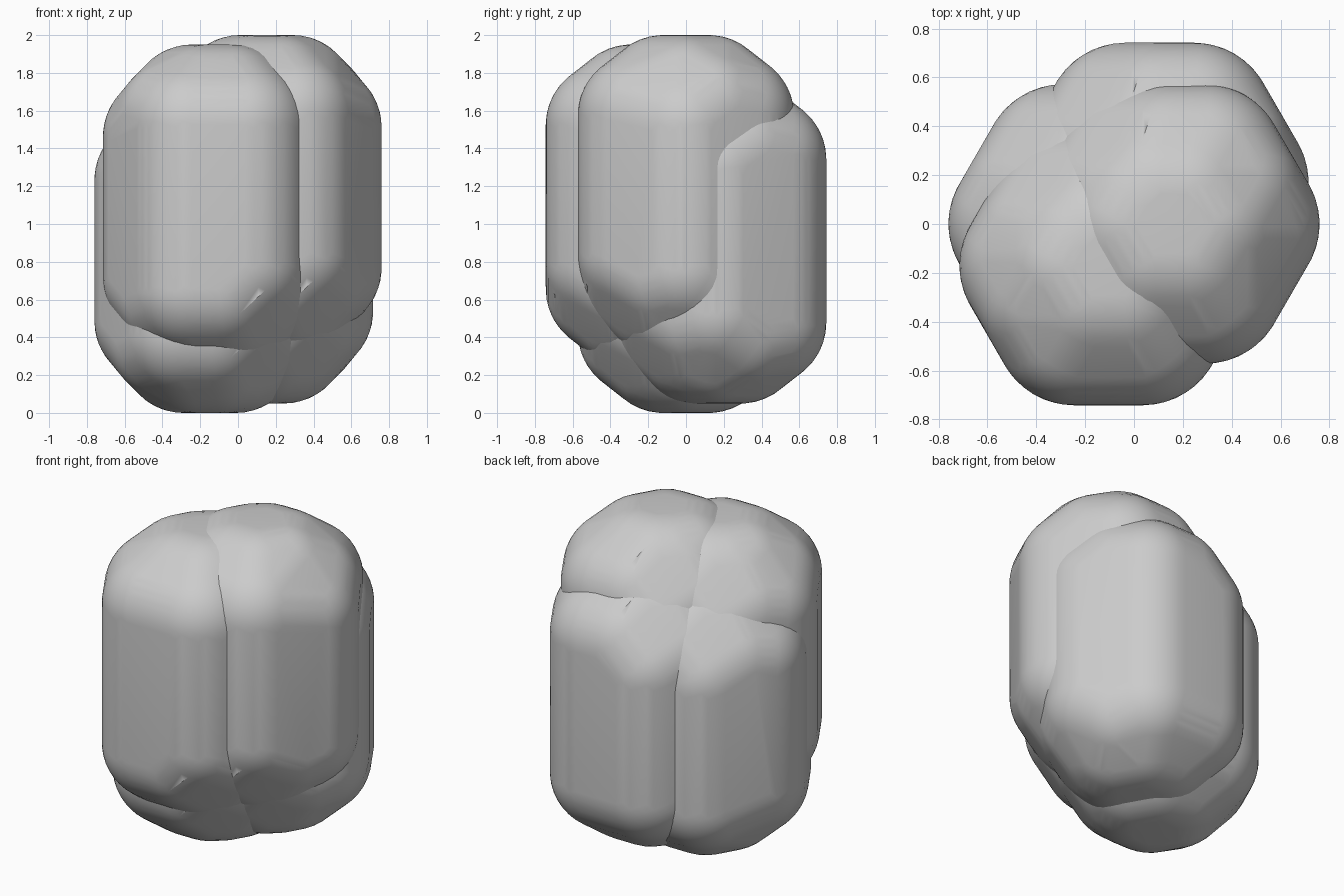
import bpy, bmesh, math, random
from mathutils import Vector

if "Cube" in bpy.data.objects:
    bpy.data.objects.remove(bpy.data.objects["Cube"])

random.seed(1)
R = 0.33  # edge rounding radius
UPPER_RIGHT = Vector((0.15, 0.0, 0.14))     # lobe offsets from the middle
UPPER_FRONT = Vector((-0.105, -0.17, 0.09))
# direction in which all four lobes share one flat face
SHARED = UPPER_RIGHT.cross(UPPER_FRONT).normalized()


def core_points():
    """Inner elongated hexagonal solid whose rounded skin is one lobe."""
    bm = bmesh.new()
    for sign in (1, -1):
        for k in range(6):
            a = math.radians(60 * k)
            c, s = math.cos(a), math.sin(a)
            side_z = 0.375 if k % 3 == 0 else 0.435
            bm.verts.new((0.28 * c, 0.28 * s, sign * side_z))
            bm.verts.new((0.14 * c, 0.14 * s, sign * 0.53))
        # fuller shoulders on the two outer corners
        for side in (1, -1):
            bm.verts.new((0.21 * side, 0.12 * side, sign * 0.46))
    bmesh.ops.convex_hull(bm, input=bm.verts)
    # slanted flats shared by the neighbouring lobes
    for n in (SHARED, -SHARED):
        bmesh.ops.bisect_plane(
            bm, geom=bm.verts[:] + bm.edges[:] + bm.faces[:],
            plane_co=n * 0.4, plane_no=n, clear_outer=True)
    bmesh.ops.remove_doubles(bm, verts=bm.verts, dist=0.01)
    pts = [v.co.copy() for v in bm.verts]
    bm.free()
    return pts


def make_lobe_mesh():
    ball = bmesh.new()
    bmesh.ops.create_icosphere(ball, subdivisions=4, radius=R)
    turn = Vector((0, 0, 1)).rotation_difference(SHARED)
    dirs = [turn @ v.co for v in ball.verts] + [Vector((0, 0, R)), Vector((0, 0, -R))]
    ball.free()
    bm = bmesh.new()
    for p in core_points():
        for d in dirs:
            # tiny jitter keeps the hull free of degenerate flats
            bm.verts.new((p + d) * (1 + random.uniform(-1, 1) * 0.0002))
    bmesh.ops.convex_hull(bm, input=bm.verts)
    loose = [v for v in bm.verts if not v.link_faces]
    bmesh.ops.delete(bm, geom=loose, context='VERTS')
    bmesh.ops.recalc_face_normals(bm, faces=bm.faces)
    for f in bm.faces:
        f.smooth = True
    mesh = bpy.data.meshes.new("rounded_lobe")
    bm.to_mesh(mesh)
    bm.free()
    return mesh


# four identical lobes, point-symmetric about the middle of the cluster
mesh = make_lobe_mesh()
lobes = {
    "upper_right_lobe": UPPER_RIGHT,
    "lower_left_lobe": -UPPER_RIGHT,
    "upper_front_lobe": UPPER_FRONT,
    "lower_back_lobe": -UPPER_FRONT,
}
for name, offset in lobes.items():
    ob = bpy.data.objects.new(name, mesh)
    ob.location = offset + Vector((0, 0, 1))
    bpy.context.collection.objects.link(ob)
